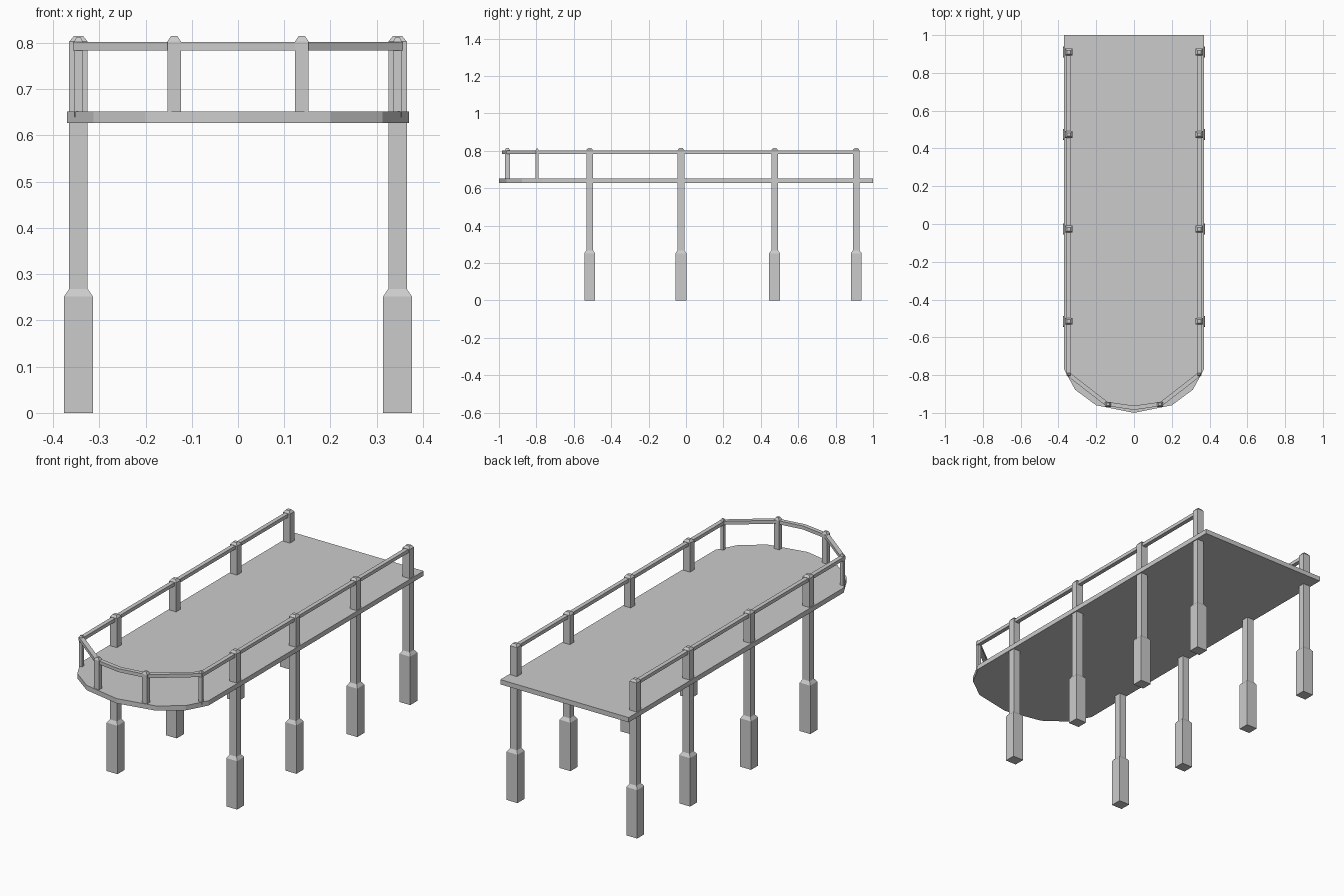
import bpy, bmesh
from mathutils import Vector

if "Cube" in bpy.data.objects:
    bpy.data.objects.remove(bpy.data.objects["Cube"])


def finish(name, bm):
    bmesh.ops.recalc_face_normals(bm, faces=bm.faces)
    me = bpy.data.meshes.new(name)
    bm.to_mesh(me)
    bm.free()
    ob = bpy.data.objects.new(name, me)
    bpy.context.collection.objects.link(ob)
    return ob


def skin(name, rings, mirror=False):
    """Join rings of equal vertex count and cap both ends."""
    bm = bmesh.new()
    vs = [[bm.verts.new(p) for p in r] for r in rings]
    n = len(rings[0])
    for a, b in zip(vs, vs[1:]):
        for i in range(n):
            j = (i + 1) % n
            bm.faces.new((a[i], a[j], b[j], b[i]))
    bm.faces.new(vs[0])
    bm.faces.new(vs[-1])
    ob = finish(name, bm)
    if mirror:
        ob.modifiers.new("Mirror", 'MIRROR')
    return ob


def post(name, x, y, sections):
    """Square post from (z, half width x, half width y) sections, mirrored in x."""
    corners = ((-1, -1), (1, -1), (1, 1), (-1, 1))
    skin(name, [[(x + sx * hx, y + sy * hy, z) for sx, sy in corners]
                for z, hx, hy in sections], True)


# Deck with rounded front end
half = [(0.37, 1), (0.37, -0.77), (0.312, -0.877), (0.2, -0.96)]
outline = half + [(0, -1)] + [(-x, y) for x, y in reversed(half)]
skin("deck", [[(x, y, z) for x, y in outline] for z in (0.627, 0.652)])

# Long support posts with thick feet and bevelled tops
for i, y in enumerate((0.91, 0.474, -0.027, -0.515)):
    post(f"support_post_{i + 1}", 0.345, y,
         [(0, 0.031, 0.029), (0.252, 0.031, 0.029), (0.268, 0.020, 0.018),
          (0.803, 0.020, 0.018), (0.815, 0.010, 0.009)])

# Short posts round the curved end
post("front_rail_post", 0.138, -0.955,
     [(0.64, 0.015, 0.013), (0.803, 0.015, 0.013), (0.815, 0.007, 0.007)])
post("corner_rail_post", 0.345, -0.796,
     [(0.64, 0.009, 0.008), (0.803, 0.009, 0.008), (0.812, 0.005, 0.004)])

# Handrail swept along the post line with mitred corners
side = [(0.346, 0.91), (0.346, -0.796), (0.145, -0.952)]
path = [Vector(p) for p in side + [(0, -0.973)] + [(-x, y) for x, y in reversed(side)]]
rings = []
for i, p in enumerate(path):
    d0 = (p - path[max(i - 1, 0)]) if i else path[1] - p
    d1 = (path[i + 1] - p) if i + 1 < len(path) else d0
    n0, n1 = (Vector((d.y, -d.x)).normalized() for d in (d0, d1))
    m = (n0 + n1).normalized()
    off = m * (0.011 / m.dot(n0))
    rings.append([(*(p - off), 0.784), (*(p + off), 0.784),
                  (*(p + off), 0.802), (*(p - off), 0.802)])
skin("handrail", rings)
